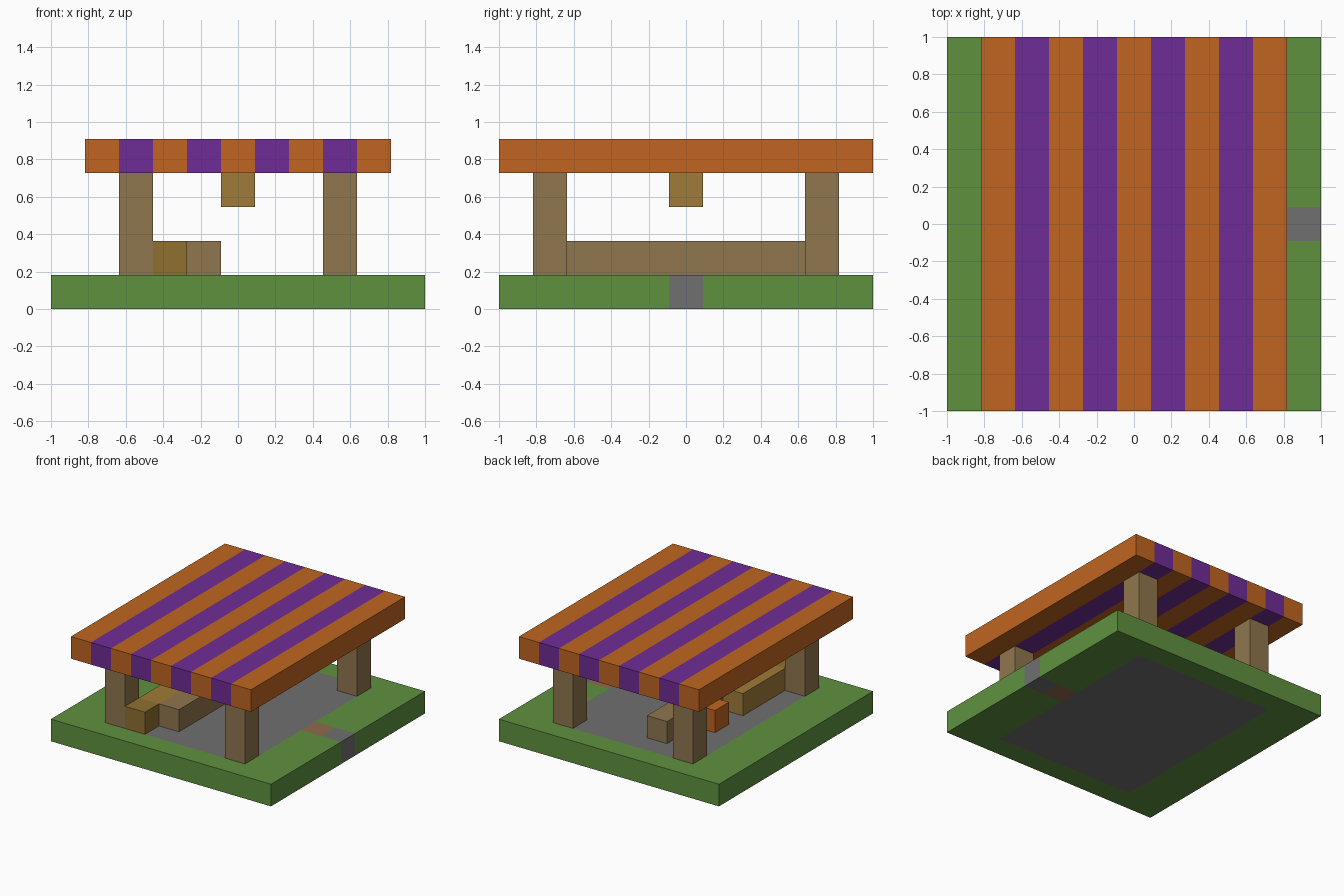
import bpy, bmesh
from mathutils import Vector

if "Cube" in bpy.data.objects:
    bpy.data.objects.remove(bpy.data.objects["Cube"])

U = 2 / 11  # block size; everything sits on this grid


def material(name, hex_code):
    def linear(i):
        c = int(hex_code[i:i + 2], 16) / 255
        return c / 12.92 if c < 0.04 else ((c + 0.055) / 1.055) ** 2.4
    rgba = (linear(0), linear(2), linear(4), 1)
    m = bpy.data.materials.new(name)
    m.use_nodes = True
    m.diffuse_color = rgba
    m.node_tree.nodes["Principled BSDF"].inputs["Base Color"].default_value = rgba
    return m


grass = material("grass green", "5f913f")
stone = material("stone grey", "707070")
dirt = material("dirt brown", "8f6b4a")
wood = material("wood brown", "90764e")
gold = material("lamp gold", "a07c38")
crate_wood = material("crate ochre", "8f7030")
orange = material("orange", "c06520")
purple = material("purple", "6f2c96")


def block(name, low, high, mats, cuts_x=(), cuts_y=(), rule=None):
    """Box over grid cells low..high, cut along grid lines and coloured by rule."""
    low, high = Vector(low), Vector(high)
    size, mid = high - low + Vector((1, 1, 1)), (low + high) / 2
    bm = bmesh.new()
    bmesh.ops.create_cube(bm, size=1)
    for v in bm.verts:
        v.co = Vector(a * b for a, b in zip(v.co, size)) + mid
    for axis, cuts in ((0, cuts_x), (1, cuts_y)):
        normal = Vector((axis == 0, axis == 1, 0))
        for c in cuts:
            bmesh.ops.bisect_plane(bm, geom=bm.verts[:] + bm.edges[:] + bm.faces[:],
                                   plane_co=normal * c, plane_no=normal)
    if rule:
        for f in bm.faces:
            c = f.calc_center_median()
            f.material_index = rule(c.x, c.y)
    # layer 0 rests on the ground plane
    for v in bm.verts:
        v.co = (v.co + Vector((0, 0, 0.5))) * U
    mesh = bpy.data.meshes.new(name)
    bm.to_mesh(mesh)
    bm.free()
    for m in mats:
        mesh.materials.append(m)
    obj = bpy.data.objects.new(name, mesh)
    bpy.context.collection.objects.link(obj)
    return obj


# Ground: grass rim, stone floor, dirt step and stone path at the side
def ground_rule(x, y):
    if abs(x) < 3.5 and abs(y) < 4.5:
        return 1
    if x > 3.5 and abs(y) < 0.5:
        return 1 if x > 4.5 else 2
    return 0


block("ground", (-5, -5, 0), (5, 5, 0), [grass, stone, dirt],
      (-3.5, 3.5, 4.5), (-4.5, -0.5, 0.5, 4.5), ground_rule)

# Striped roof
block("striped_roof", (-4, -5, 4), (4, 5, 4), [orange, purple],
      [i - 3.5 for i in range(8)], (),
      lambda x, y: round(min(max(x, -4), 4)) % 2)

# Corner posts
for side, x in (("right", -3), ("left", 3)):
    for end, y in (("front", -4), ("back", 4)):
        block(f"{end}_{side}_post", (x, y, 1), (x, y, 3), [wood])

# Hanging lamp
block("hanging_lamp", (0, 0, 3), (0, 0, 3), [gold])

# Counter, bench behind it, crate and stool
block("counter", (-1, -3, 1), (-1, 3, 1), [wood])
block("bench", (-2, -3, 1), (-2, -1, 1), [gold])
block("crate", (-2, -4, 1), (-2, -4, 1), [crate_wood])
block("stool", (-2, 1, 1), (-2, 1, 1), [orange])
